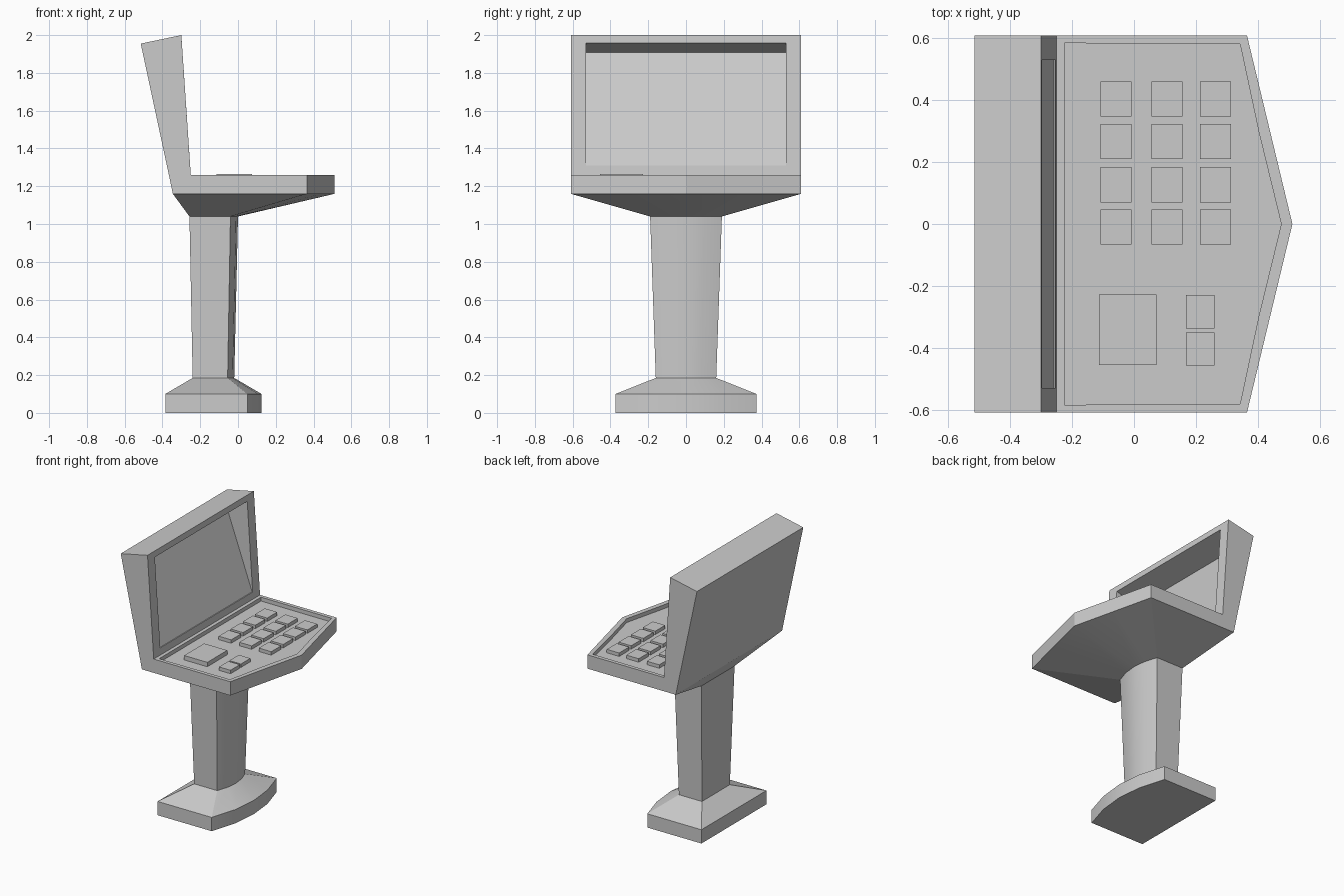
import bpy, bmesh
from mathutils import Vector

if "Cube" in bpy.data.objects:
    bpy.data.objects.remove(bpy.data.objects["Cube"])


def make_object(name, bm):
    bmesh.ops.recalc_face_normals(bm, faces=bm.faces[:])
    mesh = bpy.data.meshes.new(name)
    bm.to_mesh(mesh)
    bm.free()
    obj = bpy.data.objects.new(name, mesh)
    bpy.context.collection.objects.link(obj)
    return obj


def ring(bm, z, back, corner, tip, half, point_at=0.75):
    """Flat back, front of four segments running from corner to tip."""
    mid = corner + (tip - corner) * point_at
    pts = [(back, half), (back, -half), (corner, -half), (mid, -half / 2),
           (tip, 0), (mid, half / 2), (corner, half)]
    return [bm.verts.new((x, y, z)) for x, y in pts]


def deepen(bm, face):
    """Extrude a face and return the new one."""
    return bmesh.ops.extrude_discrete_faces(bm, faces=[face])["faces"][0]


TOP = 1.26
FLOOR = 1.232

# Console body: foot, column, flared underside and tray as one loft
bm = bmesh.new()
rings = [ring(bm, 0.00, -0.385, 0.05, 0.125, 0.373),
         ring(bm, 0.10, -0.385, 0.05, 0.125, 0.373),
         ring(bm, 0.185, -0.24, -0.055, -0.02, 0.16),
         ring(bm, 1.04, -0.257, -0.04, 0.0, 0.19),
         ring(bm, 1.16, -0.345, 0.365, 0.512, 0.61, 0.5),
         ring(bm, TOP, -0.366, 0.365, 0.512, 0.61, 0.5)]
bm.faces.new(rings[0])
for a, b in zip(rings, rings[1:]):
    for i in range(7):
        j = (i + 1) % 7
        bm.faces.new((a[i], a[j], b[j], b[i]))
cap = bm.faces.new(rings[-1])

# Split the tray top where the screen housing starts
bmesh.ops.bisect_plane(bm, geom=[cap, *cap.edges, *cap.verts],
                       plane_co=(-0.25, 0, 0), plane_no=(1, 0, 0))
tops = [f for f in bm.faces if all(abs(v.co.z - TOP) < 1e-4 for v in f.verts)]
tops.sort(key=lambda f: f.calc_center_median().x)
strip, deck = tops

# Screen housing: raise the strip into a leaning slab
lid = deepen(bm, strip)
for v in lid.verts:
    if v.co.x < -0.3:
        v.co.x, v.co.z = -0.515, 1.955
    else:
        v.co.x, v.co.z = -0.30, 2.0
bm.normal_update()
bmesh.ops.recalc_face_normals(bm, faces=bm.faces[:])

# Screen recess: wedge that deepens towards the top
centre = Vector((-0.275, 0, 1.63))
front = min(bm.faces, key=lambda f: (f.calc_center_median() - centre).length)
bmesh.ops.inset_individual(bm, faces=[front], thickness=0.06)
for v in front.verts:
    v.co.y = 0.53 if v.co.y > 0 else -0.53
    v.co.x, v.co.z = (-0.297, 1.957) if v.co.z > 1.6 else (-0.2535, 1.31)
screen = deepen(bm, front)
for v in screen.verts:
    v.co.x, v.co.z = (-0.475, 1.909) if v.co.z > 1.6 else (-0.258, 1.311)

# Sunken keyboard deck
bmesh.ops.inset_individual(bm, faces=[deck], thickness=0.036)
for v in deepen(bm, deck).verts:
    v.co.z = FLOOR
body = make_object("console_body", bm)
body.select_set(True)
bpy.context.view_layer.objects.active = body
bpy.ops.object.shade_smooth_by_angle(angle=0.3)


def key(name, x, y, sx, sy, top):
    bm = bmesh.new()
    bmesh.ops.create_cube(bm, size=1)
    base = [f for f in bm.faces if f.calc_center_median().z < -0.4]
    bmesh.ops.delete(bm, geom=base, context="FACES_ONLY")
    for v in bm.verts:
        v.co = (x + v.co.x * sx, y + v.co.y * sy, top if v.co.z > 0 else FLOOR)
    make_object(name, bm)


# Keypad, large pad and two small buttons
for col, x in enumerate((-0.058, 0.107, 0.264)):
    for row, y in enumerate((0.404, 0.267, 0.127, -0.01)):
        key(f"key_{col}_{row}", x, y, 0.1, 0.114, 1.257)
key("large_pad", -0.02, -0.342, 0.186, 0.229, 1.264)
for i, y in enumerate((-0.284, -0.404)):
    key(f"small_button_{i}", 0.214, y, 0.093, 0.108, 1.257)
